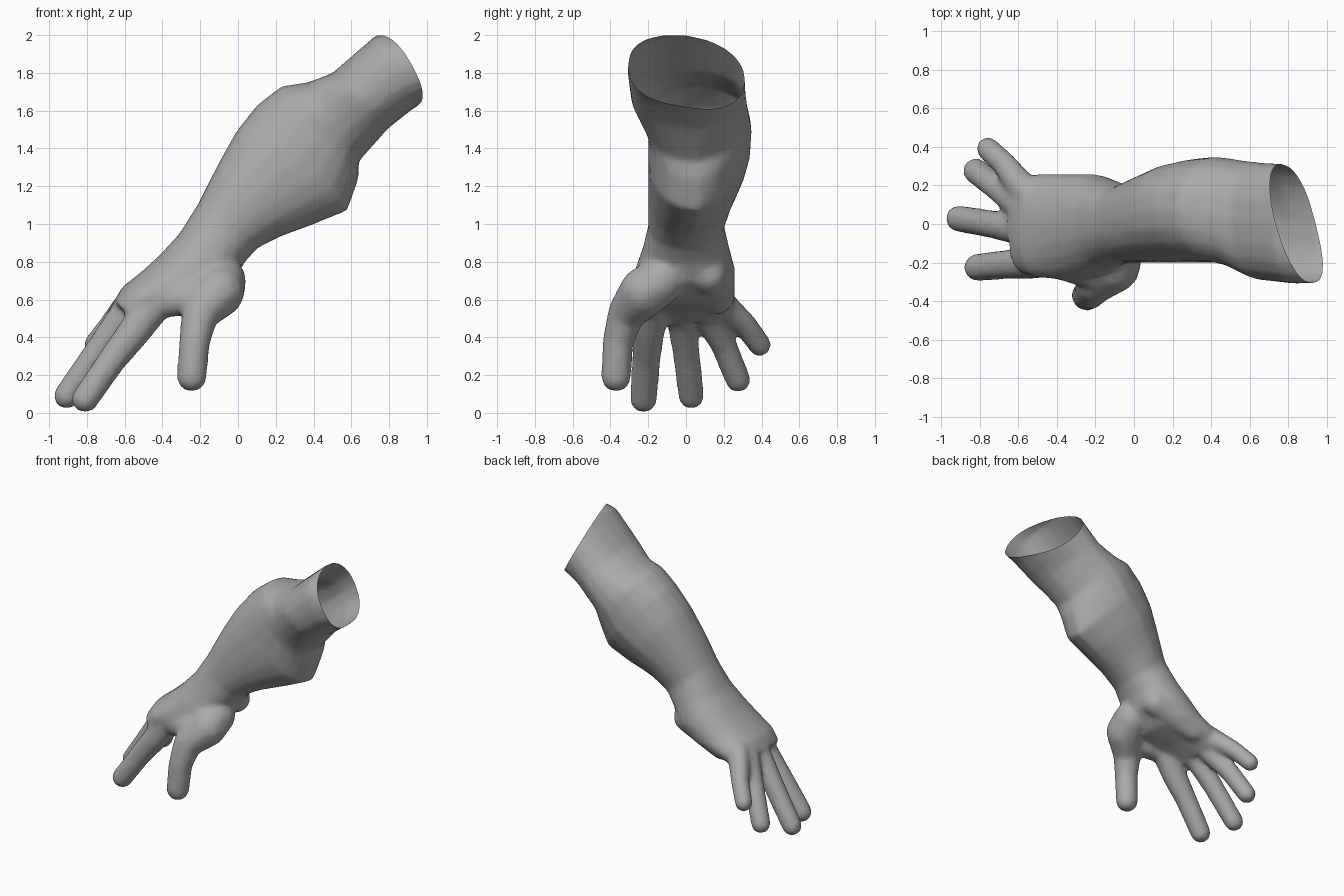
import bpy, bmesh, math
from mathutils import Vector

if "Cube" in bpy.data.objects:
    bpy.data.objects.remove(bpy.data.objects["Cube"])

skin = bpy.data.materials.new("skin_grey")
skin.diffuse_color = (0.40, 0.40, 0.40, 1)
skin.use_nodes = True
skin.node_tree.nodes["Principled BSDF"].inputs["Base Color"].default_value = skin.diffuse_color

bm = bmesh.new()
SIDES = 20


def section(top, bottom, y0, y1, power=0.9, cut=0.0):
    """Squared oval ring between two side-profile points; cut trims its lower far corner."""
    t = Vector((top[0], 0, top[1]))
    b = Vector((bottom[0], 0, bottom[1]))
    mid, half = (t + b) / 2, (t - b) / 2
    yc, yr = (y0 + y1) / 2, (y1 - y0) / 2
    ring = []
    for i in range(SIDES):
        a = math.tau * i / SIDES
        c, s = math.cos(a), math.sin(a)
        k = 1 - cut * 2 * abs(c * s) if c < 0 < s else 1
        c = k * math.copysign(abs(c) ** power, c)
        s = k * math.copysign(abs(s) ** power, s)
        p = mid + half * c
        ring.append(bm.verts.new((p.x, yc + yr * s, p.z)))
    return ring


def bone(p1, r1, p2, r2):
    """Rounded tapering segment between two joints."""
    verts = []
    for p, r in ((p1, r1), (p2, r2)):
        for j in range(1, 8):
            th = math.pi * j / 8
            for i in range(12):
                a = math.tau * i / 12
                d = Vector((math.sin(th) * math.cos(a), math.sin(th) * math.sin(a), math.cos(th)))
                verts.append(bm.verts.new(Vector(p) + d * r))
    res = bmesh.ops.convex_hull(bm, input=verts)
    loose = {v for v in res["geom_interior"] + res["geom_unused"] if isinstance(v, bmesh.types.BMVert)}
    bmesh.ops.delete(bm, geom=list(loose), context='VERTS')


def chain(*joints):
    for (p1, r1), (p2, r2) in zip(joints, joints[1:]):
        bone(p1, r1, p2, r2)


# forearm, wrist and palm, from the open elbow end to the knuckles
rings = [section(*s) for s in (
    ((1.00, 2.04), (1.22, 1.74), -0.30, 0.30, 0.8),
    ((0.73, 2.00), (0.94, 1.62), -0.31, 0.31, 0.8),
    ((0.50, 1.80), (0.80, 1.51), -0.29, 0.32, 0.9, 0.08),
    ((0.37, 1.75), (0.64, 1.33), -0.22, 0.34, 0.9, 0.14),
    ((0.23, 1.73), (0.64, 1.24), -0.20, 0.35, 0.9, 0.18),
    ((0.10, 1.63), (0.58, 1.07), -0.20, 0.34, 0.9, 0.20),
    ((-0.01, 1.49), (0.41, 1.00), -0.20, 0.31, 0.9, 0.16),
    ((-0.11, 1.31), (0.22, 0.93), -0.20, 0.25, 0.9, 0.10),
    ((-0.21, 1.11), (0.10, 0.87), -0.20, 0.20),
    ((-0.31, 0.95), (0.03, 0.79), -0.23, 0.23),
    ((-0.42, 0.83), (-0.02, 0.69), -0.27, 0.26),
    ((-0.52, 0.74), (-0.16, 0.58), -0.29, 0.26),
    ((-0.61, 0.67), (-0.37, 0.53), -0.28, 0.26),
    ((-0.66, 0.59), (-0.52, 0.47), -0.25, 0.23),
)]
for r1, r2 in zip(rings, rings[1:]):
    for i in range(SIDES):
        k = (i + 1) % SIDES
        bm.faces.new((r1[i], r1[k], r2[k], r2[i]))
bm.faces.new(rings[0])
bm.faces.new(rings[-1])

# thumb with its fleshy ball, and the web toward the index finger
chain(((-0.08, -0.13, 0.70), 0.125), ((-0.10, -0.22, 0.64), 0.135),
      ((-0.20, -0.315, 0.53), 0.10), ((-0.23, -0.36, 0.38), 0.083), ((-0.245, -0.37, 0.19), 0.08))
chain(((-0.18, -0.25, 0.62), 0.10), ((-0.42, -0.19, 0.59), 0.09))
# heel of the hand
chain(((-0.10, 0.12, 0.73), 0.10), ((-0.42, 0.16, 0.60), 0.085))
# index, middle, ring and little fingers
chain(((-0.46, -0.18, 0.56), 0.10), ((-0.55, -0.20, 0.43), 0.088),
      ((-0.66, -0.21, 0.29), 0.077), ((-0.81, -0.225, 0.073), 0.073))
chain(((-0.55, -0.03, 0.57), 0.095), ((-0.63, -0.02, 0.48), 0.082),
      ((-0.74, 0.00, 0.33), 0.073), ((-0.908, 0.028, 0.09), 0.070))
chain(((-0.57, 0.09, 0.57), 0.09), ((-0.64, 0.14, 0.47), 0.078),
      ((-0.72, 0.20, 0.36), 0.070), ((-0.82, 0.275, 0.175), 0.068))
chain(((-0.55, 0.16, 0.60), 0.085), ((-0.61, 0.23, 0.54), 0.074),
      ((-0.67, 0.31, 0.47), 0.064), ((-0.757, 0.39, 0.36), 0.062))

bmesh.ops.recalc_face_normals(bm, faces=bm.faces)
mesh = bpy.data.meshes.new("arm_and_hand")
bm.to_mesh(mesh)
bm.free()
arm = bpy.data.objects.new("arm_and_hand", mesh)
bpy.context.collection.objects.link(arm)

# fuse all parts into one soft skin
rm = arm.modifiers.new("fuse", 'REMESH')
rm.mode = 'VOXEL'
rm.voxel_size = 0.016
sm = arm.modifiers.new("soften", 'SMOOTH')
sm.factor, sm.iterations = 0.5, 10
dec = arm.modifiers.new("reduce", 'DECIMATE')
dec.ratio = 0.25
dg = bpy.context.evaluated_depsgraph_get()
fused = bpy.data.meshes.new_from_object(arm.evaluated_get(dg))
arm.modifiers.clear()
arm.data = fused

# cut the slanted open end
bm = bmesh.new()
bm.from_mesh(fused)
bmesh.ops.bisect_plane(bm, geom=bm.verts[:] + bm.edges[:] + bm.faces[:],
                       plane_co=(0.845, -0.01, 1.80), plane_no=(0.84, 0.28, 0.46), clear_outer=True)
for f in bm.faces:
    f.smooth = True
    f.material_index = 0
bm.to_mesh(fused)
bm.free()
fused.materials.clear()
fused.materials.append(skin)
